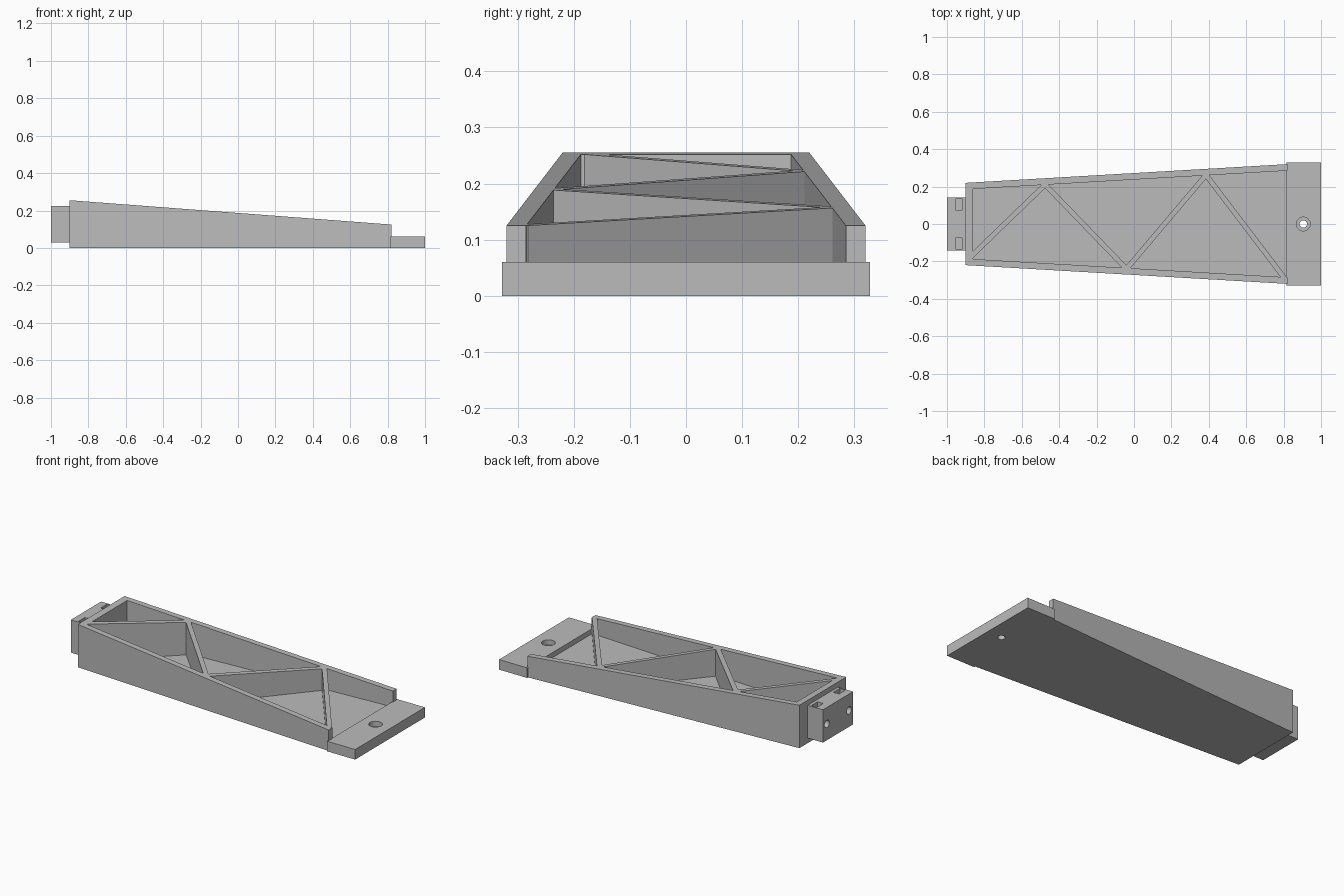
import bpy
import bmesh
from math import pi
from mathutils import Vector

cube = bpy.data.objects.get("Cube")
if cube:
    bpy.data.objects.remove(cube, do_unlink=True)

grey = bpy.data.materials.new("plain grey")
grey.use_nodes = True
COLOUR = (0.5, 0.5, 0.5, 1)
grey.diffuse_color = COLOUR
grey.node_tree.nodes["Principled BSDF"].inputs["Base Color"].default_value = COLOUR

BACK, OPEN, PLATE = -0.9, 0.82, 0.815    # closed end, open end, plate edge
WALL, FLOOR = 0.035, 0.03


def slope(x):
    """Height of the sloping rim."""
    return 0.255 + (x - BACK) * (0.125 - 0.255) / (OPEN - BACK)


def half_width(x):
    """Outer half width of the tapering tray."""
    return 0.22 + (x - BACK) * 0.1 / (OPEN - BACK)


def prism(name, outline, bottom, top):
    """Upright prism over a plan outline; top is a function of x."""
    bm = bmesh.new()
    low = [bm.verts.new((x, y, bottom)) for x, y in outline]
    high = [bm.verts.new((x, y, top(x))) for x, y in outline]
    bm.faces.new(low)
    bm.faces.new(high)
    for i in range(len(outline)):
        j = (i + 1) % len(outline)
        bm.faces.new((low[i], low[j], high[j], high[i]))
    bmesh.ops.recalc_face_normals(bm, faces=bm.faces)
    mesh = bpy.data.meshes.new(name)
    bm.to_mesh(mesh)
    bm.free()
    mesh.materials.append(grey)
    obj = bpy.data.objects.new(name, mesh)
    bpy.context.collection.objects.link(obj)
    return obj


def box(name, x0, x1, y0, y1, z0, z1):
    return prism(name, [(x0, y0), (x1, y0), (x1, y1), (x0, y1)], z0, lambda x: z1)


def cylinder(radius, depth, location, rotation=(0, 0, 0)):
    bpy.ops.mesh.primitive_cylinder_add(vertices=32, radius=radius, depth=depth,
                                        location=location, rotation=rotation)
    obj = bpy.context.object
    obj.data.materials.append(grey)
    return obj


def cut(target, cutter):
    """Subtract the cutter, then delete it."""
    cutter.hide_render = True
    mod = target.modifiers.new("cut", "BOOLEAN")
    mod.operation, mod.solver, mod.object = "DIFFERENCE", "EXACT", cutter
    select(target)
    bpy.ops.object.modifier_apply(modifier=mod.name)
    bpy.data.objects.remove(cutter, do_unlink=True)


def select(obj):
    bpy.ops.object.select_all(action="DESELECT")
    obj.select_set(True)
    bpy.context.view_layer.objects.active = obj


# Tray floor, side walls and closed end
inner = BACK + 0.04
a, b = half_width(inner) - WALL, half_width(PLATE) - WALL
prism("tray_floor", [(inner, -a), (PLATE, -b), (PLATE, b), (inner, a)], 0, lambda x: FLOOR)
for side, name in ((1, "left_wall"), (-1, "right_wall")):
    plan = [(x, side * (half_width(x) - t))
            for x, t in ((inner, 0), (OPEN, 0), (OPEN, WALL), (inner, WALL))]
    prism(name, plan, 0, slope)
w0, w1 = half_width(BACK), half_width(inner)
prism("end_wall", [(BACK, -w0), (inner, -w1), (inner, w1), (BACK, w0)], 0, slope)

# Zigzag stiffening ribs
nodes = [Vector(p) for p in ((-0.87, -0.172), (-0.475, 0.21), (-0.04, -0.24),
                             (0.385, 0.262), (0.805, -0.29))]
for i, (p, q) in enumerate(zip(nodes, nodes[1:])):
    d = (q - p).normalized()
    n = Vector((-d.y, d.x)) * 0.0135
    prism(f"rib_{i + 1}", [p + n, p - n, q - n, q + n], FLOOR - 0.005, slope)

# Mounting plate with a counterbored screw hole
plate = box("mounting_plate", PLATE, 1, -0.328, 0.328, 0, 0.06)
cut(plate, cylinder(0.02, 0.3, (0.905, 0, 0)))
cut(plate, cylinder(0.037, 0.1, (0.905, 0, 0.08)))

# End block with two bolt holes and nut slots
block = box("end_block", -1, BACK, -0.142, 0.142, 0.03, 0.225)
for side in (-1, 1):
    y = side * 0.104
    cut(block, box("slot_cutter", -0.955, -0.918, y - 0.03, y + 0.03, 0.09, 0.3))
    cut(block, cylinder(0.022, 0.14, (-0.98, y, 0.127), (0, pi / 2, 0)))

for obj in (plate, block):
    select(obj)
    bpy.ops.object.shade_smooth_by_angle()
